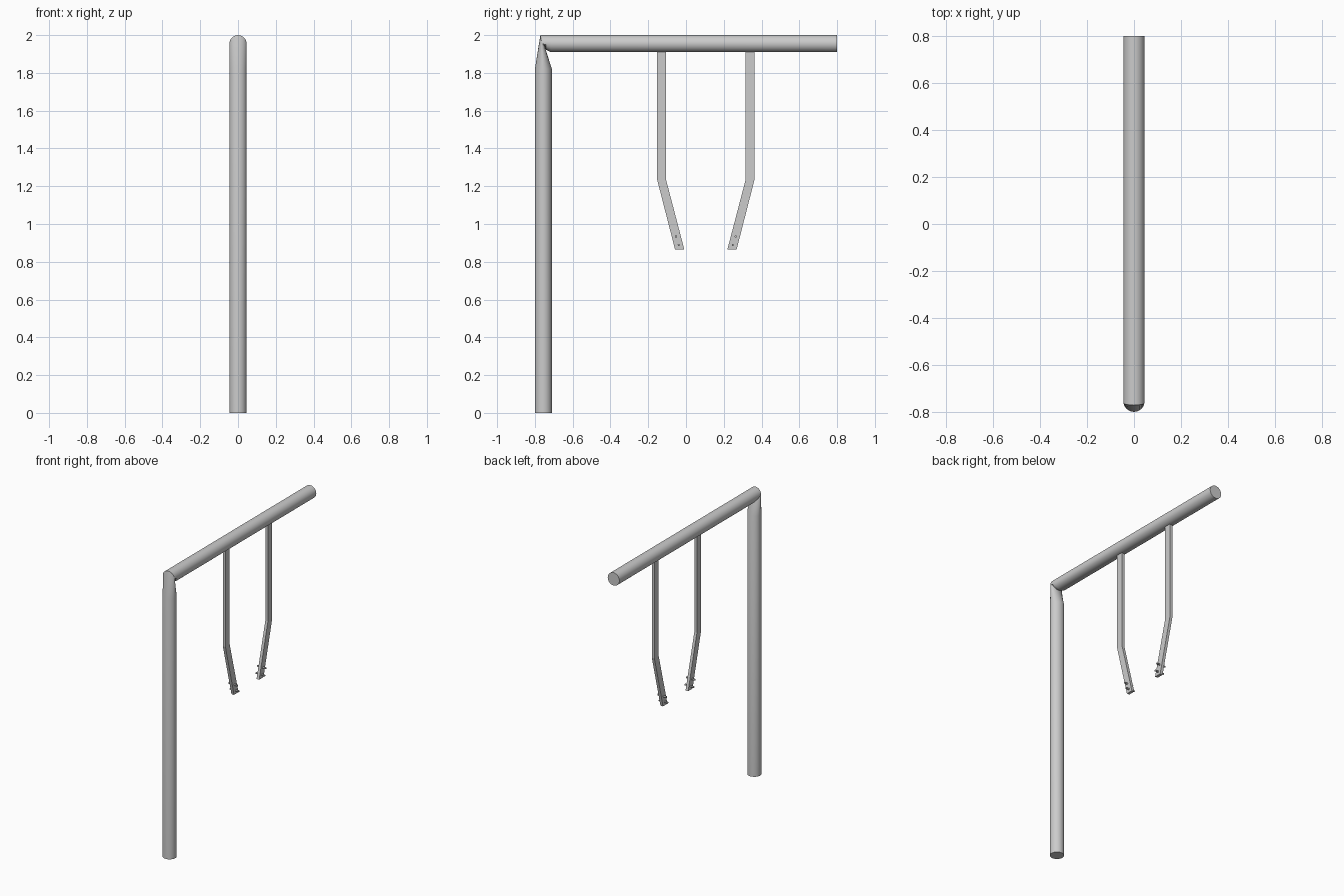
import bpy, bmesh, math
from mathutils import Vector

if "Cube" in bpy.data.objects:
    bpy.data.objects.remove(bpy.data.objects["Cube"])

R, N = 0.045, 32
POST_Y, BEAM_Z = -0.755, 1.955
MID = 0.105  # mirror plane of the two hangers


def finish(bm, name, smooth=False):
    bmesh.ops.recalc_face_normals(bm, faces=bm.faces)
    me = bpy.data.meshes.new(name)
    bm.to_mesh(me)
    bm.free()
    ob = bpy.data.objects.new(name, me)
    bpy.context.collection.objects.link(ob)
    if smooth:
        bpy.ops.object.select_all(action='DESELECT')
        ob.select_set(True)
        bpy.context.view_layer.objects.active = ob
        bpy.ops.object.shade_smooth_by_angle(angle=math.radians(30))
    return ob


def skin(bm, rings):
    loops = [[bm.verts.new(p) for p in ring] for ring in rings]
    for a, b in zip(loops, loops[1:]):
        for i in range(len(a)):
            j = (i + 1) % len(a)
            bm.faces.new((a[i], a[j], b[j], b[i]))
    bm.faces.new(loops[0])
    bm.faces.new(loops[-1])


ANGLES = [2 * math.pi * i / N for i in range(N)]


def post_ring(z):
    return [(R * math.cos(t), POST_Y - R * math.sin(t), z) for t in ANGLES]


def beam_ring(y, lean=0.0, under=1.0):
    # "under" squashes the lower half, for the pinched inner corner
    ring = []
    for t in ANGLES:
        s = math.sin(t)
        ring.append((R * math.cos(t), y - lean * s, BEAM_Z + R * s * (1 if s > 0 else under)))
    return ring


# Post and beam: one bent tube with a pinched elbow
bm = bmesh.new()
skin(bm, [post_ring(0), post_ring(1.82), beam_ring(-0.763, 0.008, -0.15),
          beam_ring(-0.742, 0, 0.7), beam_ring(-0.715), beam_ring(0.8)])
finish(bm, "post_and_beam", True)


# Hangers: flat bars, cranked inwards at the bottom
def hanger(name, mirror):
    profile = [(-0.153, 1.93), (-0.153, 1.236), (-0.058, 0.865),
               (-0.009, 0.865), (-0.106, 1.236), (-0.106, 1.93)]
    bm = bmesh.new()
    skin(bm, [[(x, 2 * MID - y if mirror else y, z) for y, z in profile] for x in (-0.01, 0.01)])
    finish(bm, name)


# Bolts: small pins through the hanger ends
def bolt(name, y, z):
    bm = bmesh.new()
    skin(bm, [[(x, y + 0.006 * math.cos(k * math.pi / 6), z + 0.006 * math.sin(k * math.pi / 6))
               for k in range(12)] for x in (-0.034, 0.034)])
    finish(bm, name, True)


for side, mirror in (("front", False), ("back", True)):
    hanger(side + "_hanger", mirror)
    for label, y, z in (("upper", -0.053, 0.934), ("lower", -0.038, 0.889)):
        bolt(f"{side}_{label}_bolt", 2 * MID - y if mirror else y, z)
